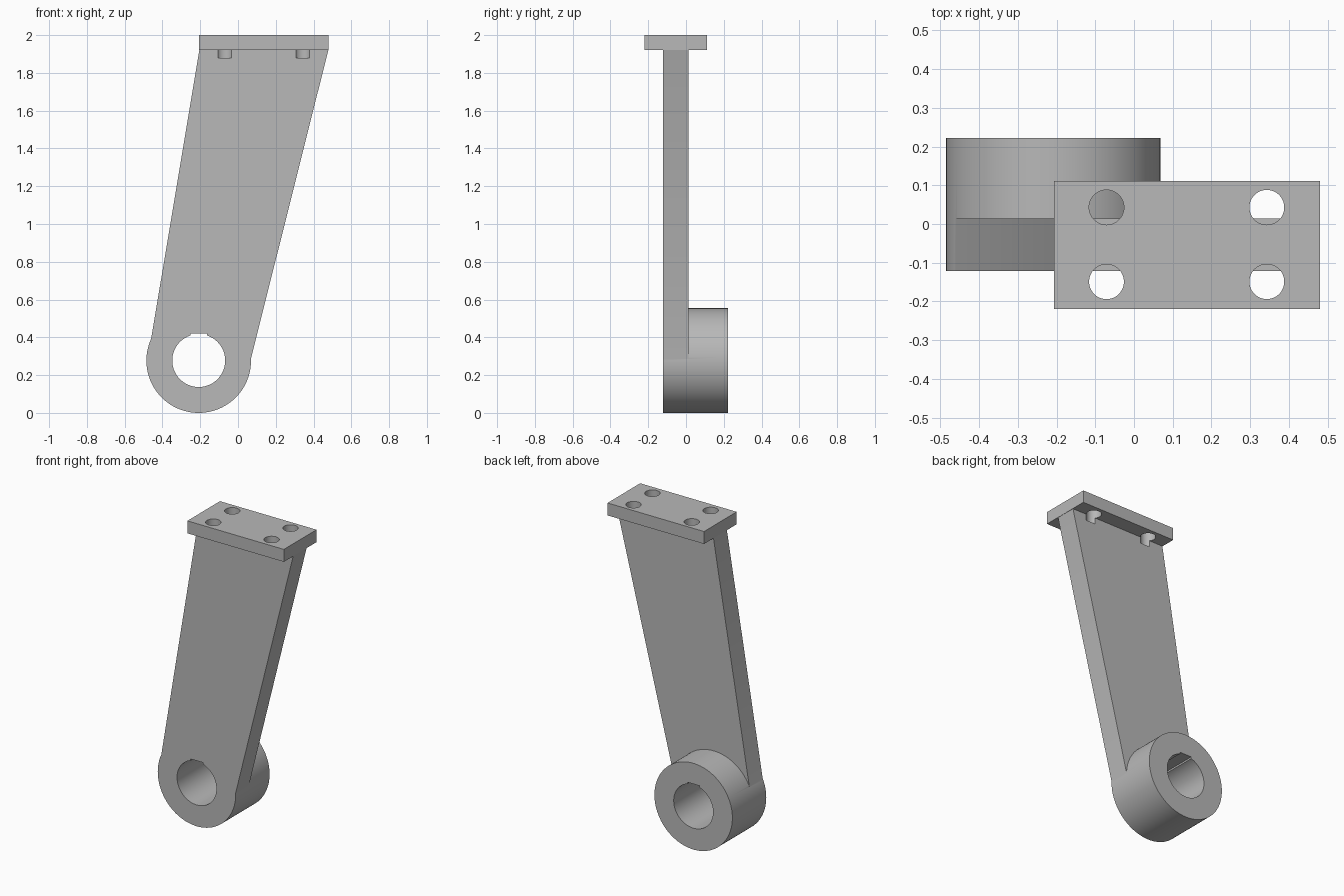
import bpy, bmesh, math
from mathutils import Matrix, Vector

cube = bpy.data.objects.get("Cube")
if cube:
    bpy.data.objects.remove(cube, do_unlink=True)

grey = bpy.data.materials.new("plain grey")
grey.use_nodes = True
colour = (0.48, 0.48, 0.48, 1)
grey.diffuse_color = colour
grey.node_tree.nodes["Principled BSDF"].inputs["Base Color"].default_value = colour

FRONT, ARM_BACK, BOSS_BACK = -0.122, 0.014, 0.222
PLATE_BOTTOM, TOP = 1.92, 2.0
BORE_X, BORE_Z, BOSS_R = -0.208, 0.277, 0.277


def finish(name, bm):
    bmesh.ops.recalc_face_normals(bm, faces=bm.faces)
    mesh = bpy.data.meshes.new(name)
    bm.to_mesh(mesh)
    bm.free()
    mesh.materials.append(grey)
    obj = bpy.data.objects.new(name, mesh)
    bpy.context.collection.objects.link(obj)
    return obj


def prism(name, points, y0, y1):
    """Extrude an outline in x and z along y."""
    bm = bmesh.new()
    face = bm.faces.new([bm.verts.new((x, y0, z)) for x, z in points])
    out = bmesh.ops.extrude_face_region(bm, geom=[face])["geom"]
    moved = [v for v in out if isinstance(v, bmesh.types.BMVert)]
    bmesh.ops.translate(bm, verts=moved, vec=(0, y1 - y0, 0))
    return finish(name, bm)


def cylinder(name, radius, start, end, sides=96):
    start, end = Vector(start), Vector(end)
    axis = end - start
    turn = axis.to_track_quat('Z', 'Y').to_matrix().to_4x4()
    bm = bmesh.new()
    bmesh.ops.create_cone(bm, cap_ends=True, segments=sides, radius1=radius,
                          radius2=radius, depth=axis.length,
                          matrix=Matrix.Translation((start + end) / 2) @ turn)
    return finish(name, bm)


def combine(target, tool, operation):
    """Apply a boolean and remove the tool."""
    mod = target.modifiers.new("combine", 'BOOLEAN')
    mod.operation, mod.solver, mod.object = operation, 'EXACT', tool
    graph = bpy.context.evaluated_depsgraph_get()
    graph.update()
    mesh = bpy.data.meshes.new_from_object(target.evaluated_get(graph))
    target.modifiers.clear()
    target.data = mesh
    bpy.data.objects.remove(tool, do_unlink=True)


# Leaning arm joined to the round boss
arm = prism("arm", [(-0.479, BORE_Z), (0.066, BORE_Z), (0.478, PLATE_BOTTOM),
                    (-0.205, PLATE_BOTTOM)], FRONT, ARM_BACK)
boss = cylinder("boss", BOSS_R, (BORE_X, FRONT, BORE_Z), (BORE_X, BOSS_BACK, BORE_Z))
combine(arm, boss, 'UNION')

# Bore with a keyway on top
bore = cylinder("bore", 0.14, (BORE_X, -1, BORE_Z), (BORE_X, 1, BORE_Z))
combine(arm, bore, 'DIFFERENCE')
key = prism("keyway", [(BORE_X - 0.043, BORE_Z), (BORE_X + 0.043, BORE_Z),
                       (BORE_X + 0.043, 0.421), (BORE_X - 0.043, 0.421)], -1, 1)
combine(arm, key, 'DIFFERENCE')

# Mounting plate
plate = prism("mounting_plate", [(-0.206, PLATE_BOTTOM), (0.48, PLATE_BOTTOM),
                                 (0.48, TOP), (-0.206, TOP)], -0.22, 0.111)

# Bolt holes pass through the plate and bite shallow notches into the arm
for x in (-0.071, 0.343):
    for y in (-0.149, 0.043):
        for part in (plate, arm):
            hole = cylinder("bolt_hole", 0.045, (x, y, 1.88), (x, y, 2.2), 48)
            combine(part, hole, 'DIFFERENCE')

# Smooth round walls, sharp edges
bpy.ops.object.select_all(action='DESELECT')
for part in (arm, plate):
    part.select_set(True)
bpy.context.view_layer.objects.active = arm
bpy.ops.object.shade_smooth_by_angle(angle=math.radians(20))
